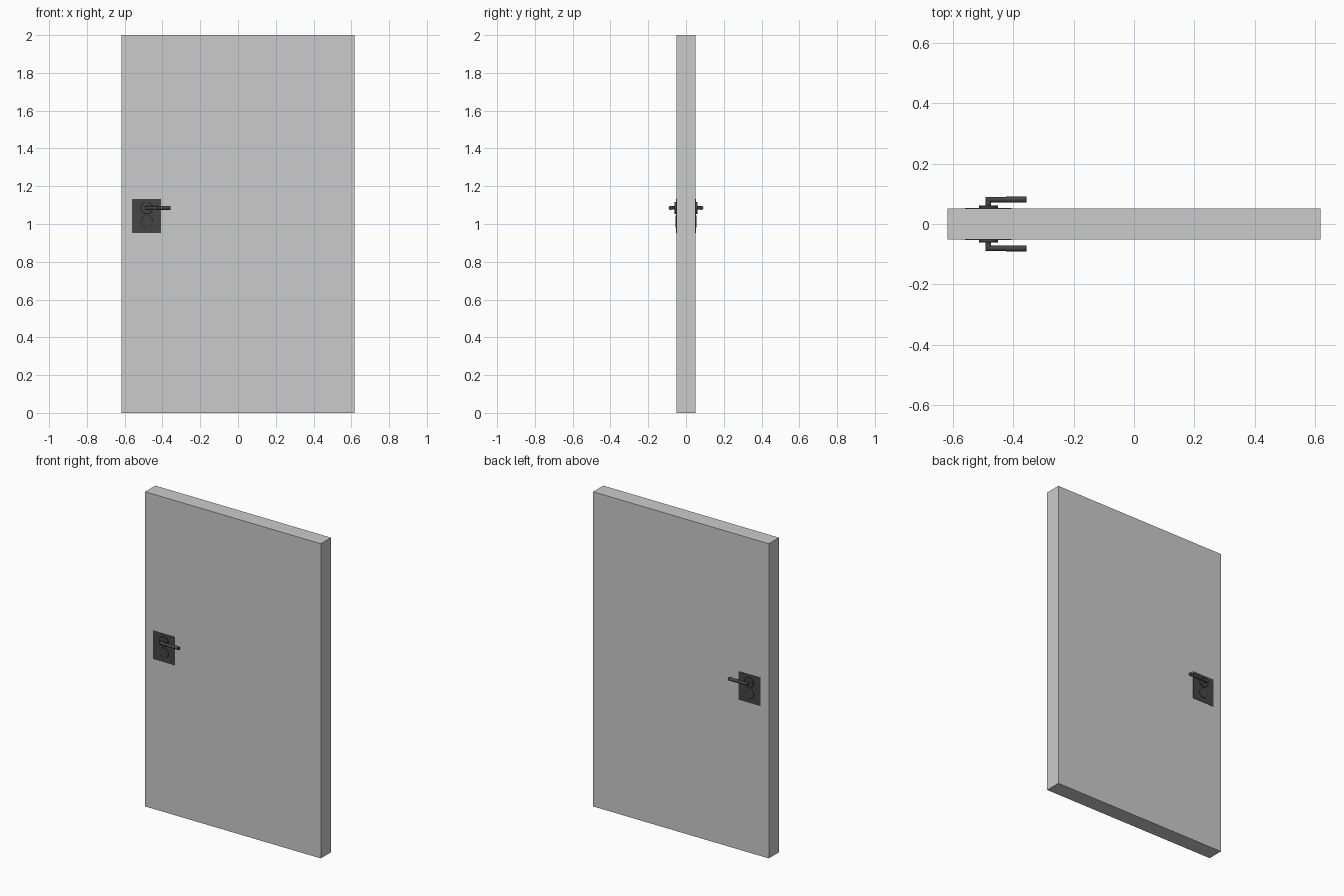
import bpy, math
from mathutils import Vector

if "Cube" in bpy.data.objects:
    bpy.data.objects.remove(bpy.data.objects["Cube"])

dark = bpy.data.materials.new("dark_metal")
dark.diffuse_color = (0.06, 0.06, 0.06, 1)
dark.use_nodes = True
dark.node_tree.nodes["Principled BSDF"].inputs["Base Color"].default_value = dark.diffuse_color


def box(name, lo, hi, mat=None):
    lo, hi = Vector(lo), Vector(hi)
    bpy.ops.mesh.primitive_cube_add(size=1, location=(lo + hi) / 2)
    o = bpy.context.object
    o.name = name
    o.scale = hi - lo
    bpy.ops.object.transform_apply(location=False, rotation=False, scale=True)
    if mat:
        o.data.materials.append(mat)
    return o


def rod(name, a, b, r, bevel=0.0):
    a, b = Vector(a), Vector(b)
    d = b - a
    bpy.ops.mesh.primitive_cylinder_add(vertices=32, radius=r, depth=d.length, location=(a + b) / 2)
    o = bpy.context.object
    o.name = name
    o.rotation_euler = d.to_track_quat('Z', 'Y').to_euler()
    o.data.materials.append(dark)
    bpy.ops.object.shade_smooth_by_angle(angle=math.radians(35))
    if bevel:
        m = o.modifiers.new("rounded_rim", 'BEVEL')
        m.width, m.segments, m.limit_method = bevel, 2, 'ANGLE'
    return o


# Door leaf
W, T = 0.618, 0.051
box("door_leaf", (-W, -T, 0), (W, T, 2))

# Matching handle sets on both faces
HX, HZ, KZ = -0.483, 1.085, 1.013
for side, s in (("front", -1), ("back", 1)):
    # Backing plate
    box(side + "_plate", (-0.56, min(s * 0.05, s * 0.053), 0.953),
        (-0.407, max(s * 0.05, s * 0.053), 1.133), dark)
    # Round rose behind the lever
    rod(side + "_rose", (HX, s * 0.052, HZ), (HX, s * 0.061, HZ), 0.032, 0.002)
    # Keyhole escutcheon with raised lock core
    rod(side + "_escutcheon", (HX, s * 0.052, KZ), (HX, s * 0.056, KZ), 0.032, 0.001)
    # Lever: neck, thin shank and thicker grip
    rod(side + "_neck", (HX, s * 0.06, HZ), (HX, s * 0.082, HZ), 0.009)
    rod(side + "_shank", (HX - 0.009, s * 0.081, HZ), (-0.42, s * 0.081, HZ), 0.009)
    rod(side + "_grip", (-0.425, s * 0.081, HZ), (-0.357, s * 0.081, HZ), 0.0105, 0.001)
